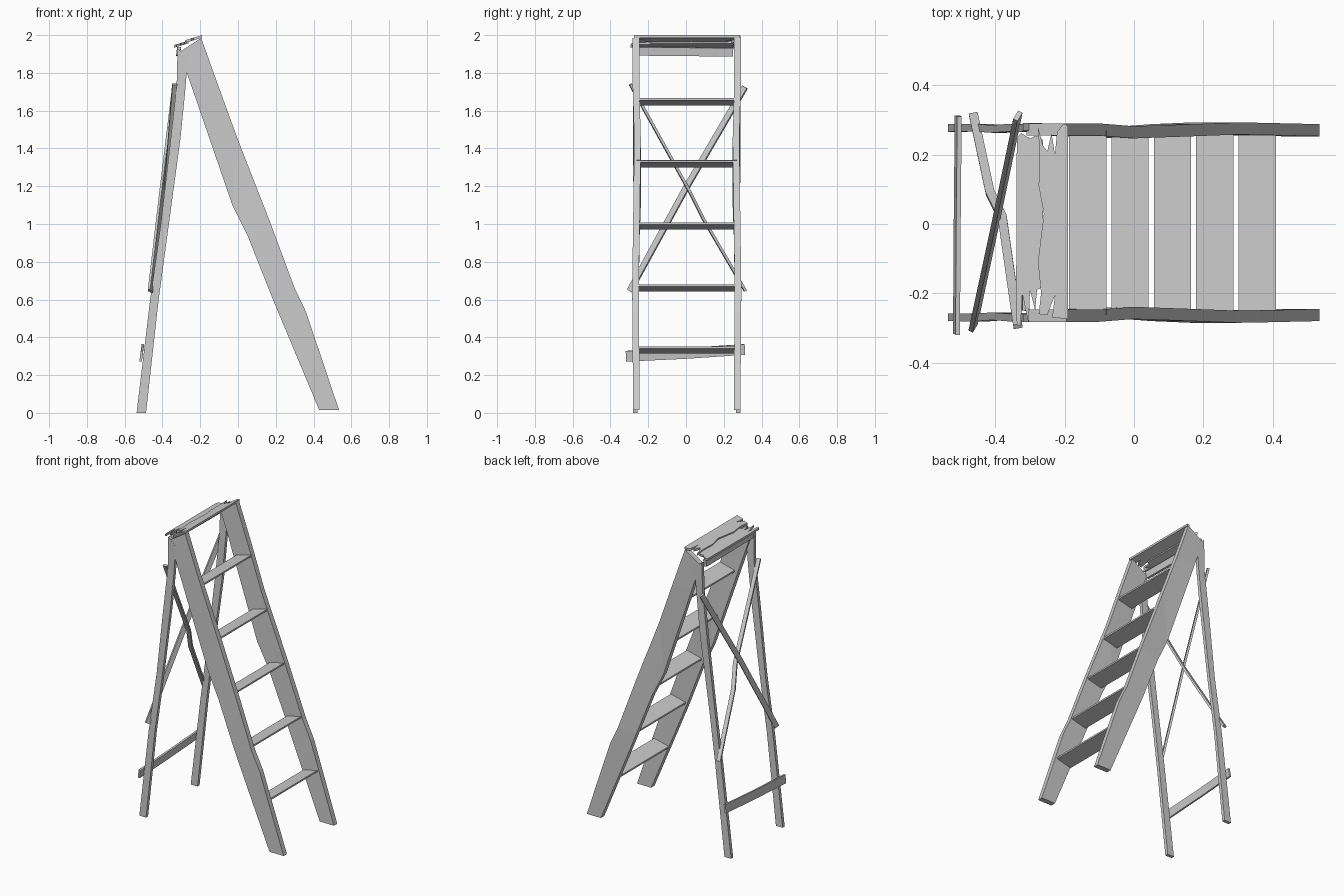
import bpy, bmesh
from mathutils import Vector

if "Cube" in bpy.data.objects:
    bpy.data.objects.remove(bpy.data.objects["Cube"], do_unlink=True)

wood = bpy.data.materials.new("grey_wood")
wood.use_nodes = True
wood.diffuse_color = (0.6, 0.6, 0.6, 1)
wood.node_tree.nodes["Principled BSDF"].inputs["Base Color"].default_value = (0.6, 0.6, 0.6, 1)


def finish(name, bm):
    bmesh.ops.recalc_face_normals(bm, faces=bm.faces)
    mesh = bpy.data.meshes.new(name)
    bm.to_mesh(mesh)
    bm.free()
    mesh.materials.append(wood)
    bpy.context.collection.objects.link(bpy.data.objects.new(name, mesh))


def loft(name, sections):
    """Join four-cornered sections into one closed beam."""
    bm = bmesh.new()
    rings = [[bm.verts.new(p) for p in s] for s in sections]
    for a, b in zip(rings, rings[1:]):
        for i in range(4):
            j = (i + 1) % 4
            bm.faces.new((a[i], a[j], b[j], b[i]))
    bm.faces.new(rings[0])
    bm.faces.new(rings[-1])
    finish(name, bm)


def beam(name, path, width, thick, across):
    """Plank of rectangular section along a path, wide in the given direction."""
    path = [Vector(p) for p in path]
    run = (path[-1] - path[0]).normalized()
    w = Vector(across)
    w = (w - run * w.dot(run)).normalized()
    n = run.cross(w) * thick / 2
    w *= width / 2
    loft(name, [[p + w + n, p - w + n, p - w - n, p + w - n] for p in path])


def upright(name, edges, inner, outer, side, bows):
    """Side board: edges hold (back x, back z, front x, front z)."""
    sections = []
    for (bx, bz, fx, fz), bow in zip(edges, bows):
        i, o = side * (inner + bow), side * (outer + bow)
        sections.append([(bx, i, bz), (fx, i, fz), (fx, o, fz), (bx, o, bz)])
    loft(name, sections)


def plank(name, outline, z, thick):
    """Splintered top plank, sloping up to the front."""
    bm = bmesh.new()
    face = bm.faces.new([bm.verts.new((x, y, z + 0.3 * (x + 0.19))) for x, y in outline])
    ext = bmesh.ops.extrude_face_region(bm, geom=[face])
    for v in ext["geom"]:
        if isinstance(v, bmesh.types.BMVert):
            v.co.z -= thick
    finish(name, bm)


# Front rails and rear legs
rail_edges = [(0.43, 0.015, 0.535, 0.015), (0.21, 0.54, 0.36, 0.535), (0.165, 0.65, 0.30, 0.66),
              (0.05, 0.94, 0.17, 1.01), (-0.03, 1.1, 0.0, 1.445), (-0.25, 1.74, -0.1, 1.72),
              (-0.31, 1.91, -0.195, 1.985)]
leg_edges = [(-0.537, 0, -0.487, 0), (-0.465, 0.6, -0.42, 0.6), (-0.41, 0.99, -0.37, 0.97),
             (-0.36, 1.42, -0.305, 1.45), (-0.325, 1.73, -0.28, 1.7), (-0.32, 1.93, -0.265, 1.88)]
for label, side, shift in (("left", 1, 0.008), ("right", -1, 0)):
    upright("rail_" + label, rail_edges, 0.245, 0.28, side,
            [shift + b for b in (0, 0.004, 0.005, 0, -0.006, 0.002, 0.002)])
    upright("rear_leg_" + label, leg_edges, 0.257, 0.279, side,
            [shift + b for b in (0.001, 0.002, -0.002, 0.002, 0, 0.004)])

# Steps, tilted up to the front
for i in range(5):
    x, z = 0.41 - 0.1225 * i, 0.352 + 0.3285 * i
    t, d, drop = 0.011, 0.108, 0.027
    loft("step_%d" % (i + 1),
         [[(x, y, z), (x - d, y, z - drop), (x - d, y, z - drop - t), (x, y, z - t)]
          for y in (-0.262, 0.27)])

# Crossed braces and low board on the rear legs
beam("brace_a", [(-0.463, 0.315, 0.645), (-0.415, 0.09, 1.03), (-0.38, 0.02, 1.17), (-0.335, -0.295, 1.74)],
     0.026, 0.014, (1, 0, 0.3))
beam("brace_b", [(-0.464, -0.298, 0.645), (-0.4, 0.0, 1.19), (-0.335, 0.312, 1.725)],
     0.032, 0.014, (0.5, 1, 0))
beam("rear_board", [(-0.512, -0.318, 0.3), (-0.51, 0, 0.315), (-0.507, 0.312, 0.336)],
     0.056, 0.013, (0.13, 0, 1))

# Board closing the top of the rear legs
beam("top_rear_board", [(-0.315, -0.25, 1.915), (-0.315, 0.25, 1.91)], 0.045, 0.02, (0.15, 0, 1))

# Splintered top planks
plank("top_front_plank",
      [(-0.19, 0.285), (-0.205, 0.288), (-0.222, 0.265), (-0.228, 0.2), (-0.238, 0.262), (-0.25, 0.21),
       (-0.262, 0.225), (-0.277, 0.28), (-0.272, 0.2), (-0.275, 0.11), (-0.26, 0.03), (-0.277, -0.11),
       (-0.268, -0.2), (-0.275, -0.26), (-0.25, -0.262), (-0.228, -0.205), (-0.236, -0.27), (-0.21, -0.272),
       (-0.19, -0.275)], 2.0, 0.014)
plank("top_rear_plank",
      [(-0.27, 0.25), (-0.285, 0.255), (-0.3, 0.246), (-0.325, 0.262), (-0.338, 0.25), (-0.34, -0.2),
       (-0.338, -0.29), (-0.327, -0.295), (-0.322, -0.2), (-0.312, -0.25), (-0.304, -0.288), (-0.3, -0.19),
       (-0.285, -0.25), (-0.28, -0.19), (-0.262, -0.18), (-0.262, 0.24)], 1.992, 0.014)
